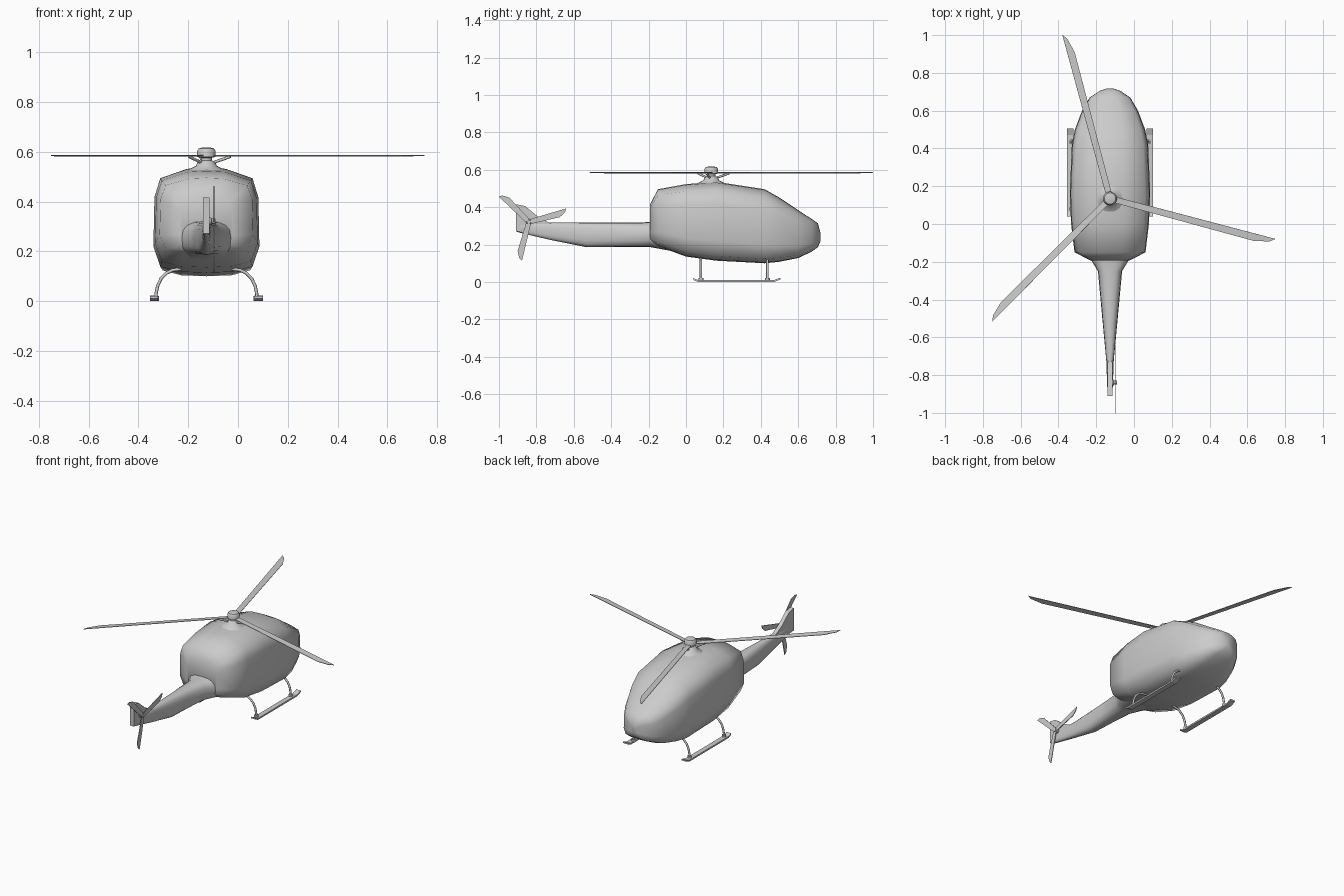
import bpy, bmesh
from math import sin, cos, pi, radians, copysign
from mathutils import Matrix, Vector

if "Cube" in bpy.data.objects:
    bpy.data.objects.remove(bpy.data.objects["Cube"])

CX = -0.127  # centre line of the aircraft


def finish(name, bm, angle=None):
    bmesh.ops.recalc_face_normals(bm, faces=bm.faces)
    me = bpy.data.meshes.new(name)
    bm.to_mesh(me)
    bm.free()
    ob = bpy.data.objects.new(name, me)
    bpy.context.collection.objects.link(ob)
    if angle:
        bpy.ops.object.select_all(action='DESELECT')
        ob.select_set(True)
        bpy.context.view_layer.objects.active = ob
        bpy.ops.object.shade_smooth_by_angle(angle=radians(angle))
    return ob


def loft(name, rings, angle=None):
    """Skin a list of closed rings and cap both ends."""
    bm = bmesh.new()
    vs = [[bm.verts.new(p) for p in r] for r in rings]
    n = len(vs[0])
    for a, b in zip(vs, vs[1:]):
        for i in range(n):
            bm.faces.new((a[i], a[(i + 1) % n], b[(i + 1) % n], b[i]))
    bm.faces.new(vs[0])
    bm.faces.new(vs[-1])
    return finish(name, bm, angle)


def prism(name, pts, thick, mat):
    """Extrude a flat outline symmetrically about its plane."""
    lo = [mat @ Vector((u, v, -thick / 2)) for u, v in pts]
    hi = [mat @ Vector((u, v, thick / 2)) for u, v in pts]
    return loft(name, [lo, hi])


def tube(name, pts, r):
    cu = bpy.data.curves.new(name, 'CURVE')
    cu.dimensions = '3D'
    cu.bevel_depth = r
    cu.bevel_resolution = 2
    cu.use_fill_caps = True
    sp = cu.splines.new('POLY')
    sp.points.add(len(pts) - 1)
    for q, p in zip(sp.points, pts):
        q.co = (*p, 1)
    ob = bpy.data.objects.new(name, cu)
    bpy.context.collection.objects.link(ob)
    return ob


def lathe(name, prof, mat, n=16):
    rings = [[mat @ Vector((r * cos(2 * pi * i / n), r * sin(2 * pi * i / n), z))
              for i in range(n)] for r, z in prof]
    return loft(name, rings, 40)


# Cabin: one rounded-box section scaled along the length
half = [(0, 1), (.36, .99), (.87, .9), (.98, .72), (1, .25), (.87, .06), (.5, .01), (0, 0)]
section = half + [(-u, v) for u, v in half[-2:0:-1]]
cabin = [(-.192, .105, .42, .22), (-.15, .188, .50, .195), (0, .206, .527, .14),
         (.16, .213, .54, .118), (.42, .202, .50, .104), (.50, .186, .455, .112),
         (.60, .148, .388, .132), (.67, .107, .342, .165), (.705, .055, .318, .19),
         (.718, .015, .27, .22)]
loft("cabin", [[(CX + u * w, y, b + v * (t - b)) for u, v in section]
               for y, w, t, b in cabin], 80)


# Tail boom: rounded sections flaring into the cabin
def oval(y, w, b, t, n=16, e=.75):
    def s(x):
        return copysign(abs(x) ** e, x)
    return [(CX + w * s(cos(2 * pi * i / n)), y,
             (t + b) / 2 + (t - b) / 2 * s(sin(2 * pi * i / n))) for i in range(n)]


boom = [(-.08, .13, .17, .34), (-.19, .1, .19, .325), (-.25, .064, .19, .322),
        (-.4, .05, .19, .322), (-.53, .038, .19, .322), (-.72, .02, .228, .322),
        (-.88, .014, .265, .322), (-.91, .012, .275, .322)]
loft("tail_boom", [oval(*b) for b in boom], 60)

# Plane whose u axis is y and v axis is z
SIDE = Matrix(((0, 0, 1, 0), (1, 0, 0, 0), (0, 1, 0, 0), (0, 0, 0, 1)))

# Tail fin
prism("tail_fin", [(-.91, .275), (-.86, .27), (-.72, .315), (-.79, .352), (-.86, .41),
                   (-.91, .42)], .026, Matrix.Translation((CX, 0, 0)) @ SIDE)

# Main rotor mast and hub
lathe("rotor_mast", [(.1, .51), (.065, .536), (.042, .548), (.036, .562), (.022, .57),
                     (.022, .58), (.037, .584), (.037, .607), (.03, .618), (.012, .622)],
      Matrix.Translation((CX, .135, 0)))


# Blade outline with a swept tip
def blade(length, cut, root, w):
    return [(.01, -root), (length - cut, -w), (length - cut * .25, 0), (length, w), (.01, root)]


for i, a in enumerate((105, 225, 345)):
    m = Matrix.Translation((CX, .135, .588)) @ Matrix.Rotation(radians(a), 4, 'Z')
    tilt = m @ Matrix.Rotation(radians(5), 4, 'X')
    prism(f"main_blade_{i + 1}", blade(.902, .105, .016, .02), .003, tilt)
    # Pitch link under each blade
    tube(f"pitch_link_{i + 1}", [m @ Vector((.02, 0, -.03)), m @ Vector((.1, 0, -.003))], .006)

# Tail rotor on the right of the fin
tail_pos = Matrix.Translation((-.097, -.84, .325)) @ SIDE
lathe("tail_rotor_hub", [(.016, -.03), (.016, -.012), (.011, -.008), (.011, .006)], tail_pos, 12)
for i, a in enumerate((15, 135, 255)):
    prism(f"tail_blade_{i + 1}", blade(.211, .045, .013, .018), .004,
          tail_pos @ Matrix.Rotation(radians(a), 4, 'Z'))

# Landing skids with upturned ends and curved legs
for side, s in (("left", -1), ("right", 1)):
    path = [(.04, .02), (.065, .009), (.47, .009), (.505, .022)]
    x0, h = CX + s * .21, .0165
    loft(f"{side}_skid", [[(x0 - h, y, z - .005), (x0 + h, y, z - .005),
                           (x0 + h, y, z + .005), (x0 - h, y, z + .005)] for y, z in path])
    for part, y in (("rear", .08), ("front", .435)):
        arc = [(.203, .01), (.202, .035), (.196, .065), (.182, .095), (.16, .117),
               (.135, .129), (.1, .133)]
        tube(f"{side}_{part}_leg", [(CX + s * u, y, z) for u, z in arc], .0065)
        # Clamp joining leg and skid
        lathe(f"{side}_{part}_clamp", [(.013, .005), (.013, .024)],
              Matrix.Translation((CX + s * .203, y, 0)), 12)
        if part == "front":
            continue
# Drop everything exactly on the ground
low = .004
for ob in bpy.context.collection.objects:
    ob.location.z -= low
